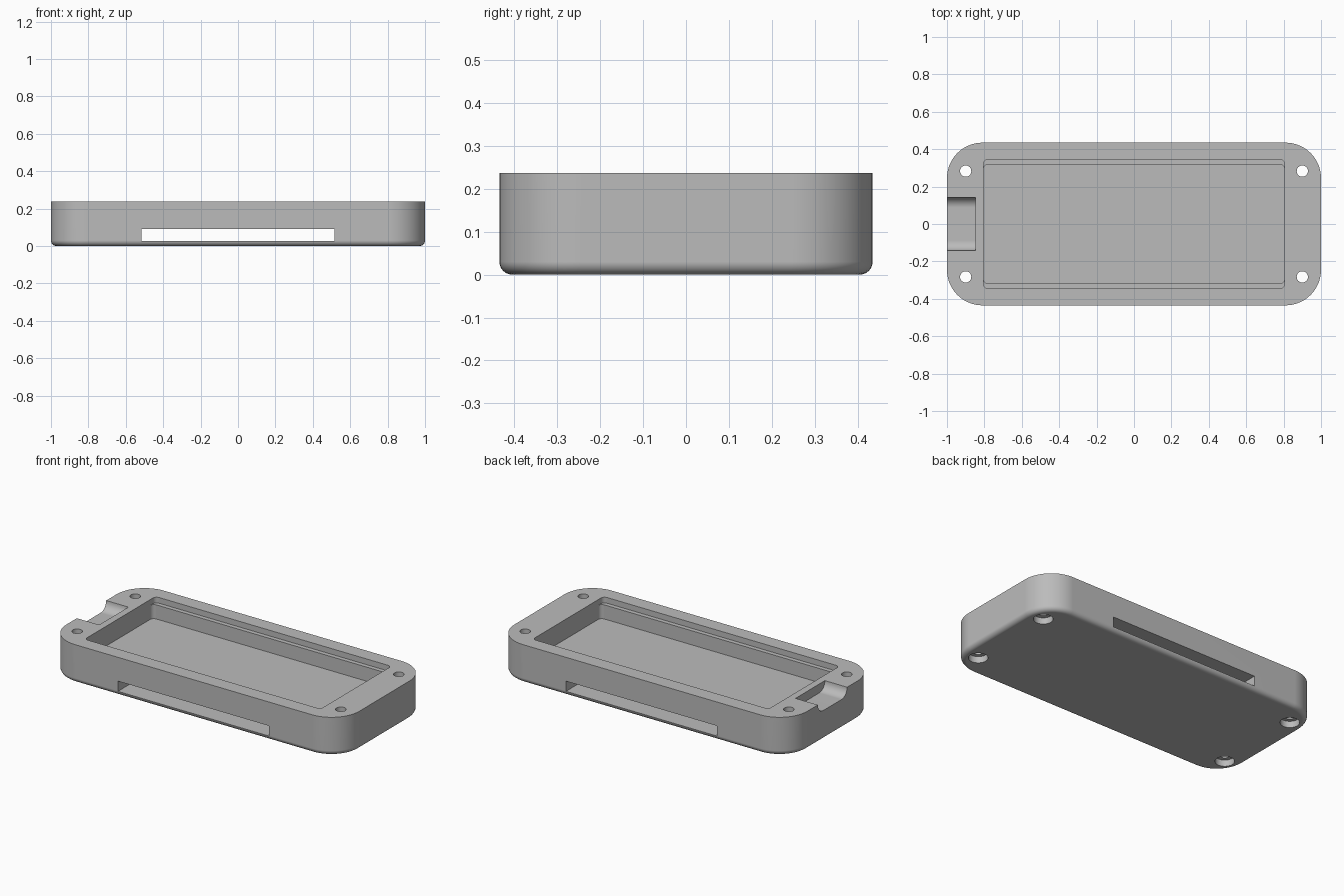
import bpy, bmesh
from math import sin, cos, pi, radians

cube = bpy.data.objects.get("Cube")
if cube:
    bpy.data.objects.remove(cube, do_unlink=True)

grey = bpy.data.materials.new("matte grey")
grey.use_nodes = True
COLOUR = (0.5, 0.5, 0.5, 1)
grey.diffuse_color = COLOUR
grey.node_tree.nodes["Principled BSDF"].inputs["Base Color"].default_value = COLOUR

HALF_X, HALF_Y, HEIGHT = 1.0, 0.435, 0.237
POCKET_X = 0.805


def rounded_rect(hx, hy, r, steps):
    """Counter-clockwise outline of a rounded rectangle."""
    pts = []
    for i, (sx, sy) in enumerate([(1, 1), (-1, 1), (-1, -1), (1, -1)]):
        for k in range(steps + 1):
            a = (i + k / steps) * pi / 2
            pts.append((sx * (hx - r) + r * cos(a), sy * (hy - r) + r * sin(a)))
    return pts


def loft(name, rings):
    """Skin matching closed rings of 3D points and cap both ends."""
    bm = bmesh.new()
    loops = [[bm.verts.new(p) for p in ring] for ring in rings]
    n = len(loops[0])
    for a, b in zip(loops, loops[1:]):
        for i in range(n):
            j = (i + 1) % n
            bm.faces.new((a[i], a[j], b[j], b[i]))
    bm.faces.new(loops[0][::-1])
    bm.faces.new(loops[-1])
    bmesh.ops.recalc_face_normals(bm, faces=bm.faces)
    mesh = bpy.data.meshes.new(name)
    bm.to_mesh(mesh)
    bm.free()
    mesh.materials.append(grey)
    obj = bpy.data.objects.new(name, mesh)
    bpy.context.collection.objects.link(obj)
    return obj


def prism(name, outline, z0, z1):
    return loft(name, [[(x, y, z) for x, y in outline] for z in (z0, z1)])


def cylinder(name, x, y, r, z0, z1):
    ring = [(x + r * cos(k * pi / 16), y + r * sin(k * pi / 16)) for k in range(32)]
    return prism(name, ring, z0, z1)


# Body: rounded slab with a filleted lower edge
FILLET, CORNER = 0.03, 0.19
rings = []
for k in range(7):
    a = k / 6 * pi / 2
    inset = FILLET * (1 - sin(a))
    z = FILLET * (1 - cos(a))
    outline = rounded_rect(HALF_X - inset, HALF_Y - inset, CORNER - inset, 14)
    rings.append([(x, y, z) for x, y in outline])
rings.append([(x, y, HEIGHT) for x, y, z in rings[-1]])
body = loft("case_body", rings)

# Pocket with a ledge along its long sides
cutters = [
    prism("pocket_cutter", rounded_rect(POCKET_X, 0.318, 0.025, 6), 0.115, HEIGHT + 0.1),
    prism("ledge_cutter", rounded_rect(POCKET_X, 0.345, 0.025, 6), HEIGHT - 0.035, HEIGHT + 0.2),
]

# Slot running right through from front to back
slot = [(-0.515, -0.6), (0.515, -0.6), (0.515, 0.6), (-0.515, 0.6)]
cutters.append(prism("slot_cutter", slot, 0.027, 0.09))

# Scooped notch in the right end, with curved sides
NOTCH_Y, DEPTH = 0.143, 0.055
profile = [(NOTCH_Y, HEIGHT + 0.1), (-NOTCH_Y, HEIGHT + 0.1)]
for side in (-1, 1):
    arc = []
    for k in range(9):
        a = k / 8 * pi / 2
        arc.append((side * (NOTCH_Y - DEPTH + DEPTH * cos(a)), HEIGHT - DEPTH * sin(a)))
    profile += arc if side < 0 else arc[::-1]
cutters.append(loft("notch_cutter", [[(x, y, z) for y, z in profile] for x in (-1.1, -0.848)]))

# Screw holes, counterbored from below
for sx in (-1, 1):
    for sy in (-1, 1):
        x, y = sx * 0.9, sy * 0.283
        cutters.append(cylinder("hole_cutter", x, y, 0.03, -0.1, HEIGHT + 0.1))
        cutters.append(cylinder("counterbore_cutter", x, y, 0.055, -0.05, 0.04))

bpy.context.view_layer.objects.active = body
for cutter in cutters:
    mod = body.modifiers.new("cut", "BOOLEAN")
    mod.operation, mod.solver, mod.object = "DIFFERENCE", "EXACT", cutter
    bpy.ops.object.modifier_apply(modifier=mod.name)
    bpy.data.objects.remove(cutter, do_unlink=True)

# Smooth the curves, keep hard edges crisp and flats flat
for o in bpy.context.selected_objects:
    o.select_set(False)
body.select_set(True)
bpy.ops.object.shade_smooth_by_angle(angle=radians(30))
flats = body.modifiers.new("flat_normals", "WEIGHTED_NORMAL")
flats.keep_sharp = True
